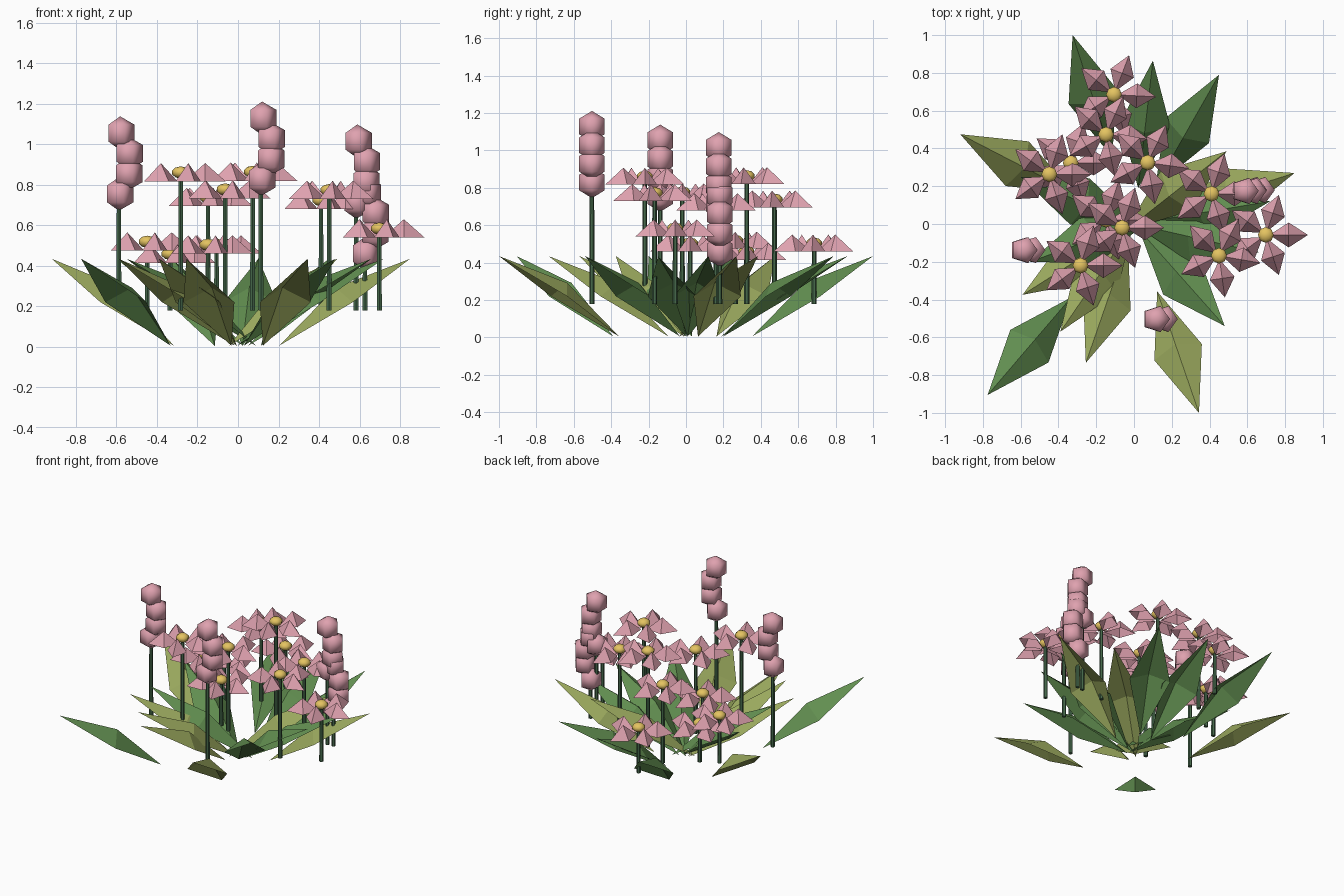
import bpy, bmesh, math
from mathutils import Matrix, Vector

if "Cube" in bpy.data.objects:
    bpy.data.objects.remove(bpy.data.objects["Cube"])


def material(name, rgb):
    m = bpy.data.materials.new(name)
    m.diffuse_color = (*rgb, 1)
    m.use_nodes = True
    m.node_tree.nodes["Principled BSDF"].inputs["Base Color"].default_value = m.diffuse_color
    return m


GREEN = material("leaf_green", (0.12, 0.27, 0.08))
OLIVE = material("leaf_olive", (0.32, 0.39, 0.11))
STEM = material("stem_green", (0.06, 0.14, 0.07))
PINK = material("petal_pink", (0.74, 0.36, 0.43))
YELLOW = material("centre_yellow", (0.78, 0.55, 0.12))


def finish(bm, name, mat, smooth=False):
    for f in bm.faces:
        f.smooth = smooth
    me = bpy.data.meshes.new(name)
    bm.to_mesh(me)
    bm.free()
    me.materials.append(mat)
    ob = bpy.data.objects.new(name, me)
    bpy.context.collection.objects.link(ob)
    return ob


def pyramid(bm, mat):
    # open four-sided pyramid standing on z = 0, unit radius and unit height
    bmesh.ops.create_cone(bm, cap_ends=False, segments=4, radius1=1, radius2=0,
                          depth=1, matrix=mat @ Matrix.Translation((0, 0, 0.5)))


def stem(x, y, top, name):
    bm = bmesh.new()
    bottom = 0.18
    bmesh.ops.create_cone(bm, cap_ends=True, segments=6, radius1=0.014, radius2=0.012,
                          depth=top - bottom,
                          matrix=Matrix.Translation((x, y, (top + bottom) / 2)))
    finish(bm, name, STEM)


def leaf(i, tx, ty, mat):
    # folded diamond rising outward from the ground to its tip
    a = math.atan2(ty, tx)
    tip = Vector((tx, ty, 0.435))
    base = tip - Vector((0.68 * math.cos(a), 0.68 * math.sin(a), 0.43))
    axis = tip - base
    tilt = math.atan2(axis.z, axis.xy.length)
    bm = bmesh.new()
    pyramid(bm, Matrix.Translation((tip + base) / 2) @ Matrix.Rotation(a, 4, 'Z')
            @ Matrix.Rotation(-tilt, 4, 'Y')
            @ Matrix.Diagonal((axis.length / 2, 0.133, 0.085, 1)))
    finish(bm, f"leaf_{i}", mat)


def flower(i, x, y, z, turn):
    stem(x, y, z, f"flower_stem_{i}")
    # five folded petals
    bm = bmesh.new()
    for k in range(5):
        a = math.radians(turn + 72 * k)
        pyramid(bm, Matrix.Translation((x, y, z - 0.04)) @ Matrix.Rotation(a, 4, 'Z')
                @ Matrix.Translation((0.121, 0, 0)) @ Matrix.Diagonal((0.102, 0.066, 0.09, 1)))
    finish(bm, f"petals_{i}", PINK)
    # flattened yellow centre
    bm = bmesh.new()
    bmesh.ops.create_uvsphere(bm, u_segments=8, v_segments=5, radius=1,
                              matrix=Matrix.Translation((x, y, z + 0.004))
                              @ Matrix.Diagonal((0.044, 0.044, 0.03, 1)))
    finish(bm, f"flower_centre_{i}", YELLOW, True)


def spike(i, x, y, z):
    stem(x, y, z, f"spike_stem_{i}")
    # four stacked five-sided buds, the middle two set sideways
    bm = bmesh.new()
    for k, dx in enumerate((0, 0.045, 0.047, 0.006)):
        bmesh.ops.create_uvsphere(bm, u_segments=5, v_segments=3, radius=0.083,
                                  matrix=Matrix.Translation((x + dx, y, z + 0.1 * k))
                                  @ Matrix.Rotation(-math.pi / 2, 4, 'Z'))
    finish(bm, f"spike_buds_{i}", PINK, True)


# leaves: tip x, tip y, colour
LEAVES = [(-0.325, 1.0, GREEN), (0.10, 0.865, GREEN), (0.45, 0.79, GREEN),
          (-0.92, 0.475, OLIVE), (0.85, 0.27, OLIVE), (0.49, 0.385, OLIVE),
          (0.344, -1.0, OLIVE), (-0.775, -0.905, GREEN), (-0.255, -0.735, OLIVE),
          (0.48, -0.54, GREEN), (-0.59, -0.375, OLIVE), (-0.39, -0.57, OLIVE),
          (-0.55, -0.2, GREEN), (0.72, 0.12, GREEN), (0.66, -0.15, GREEN),
          (-0.6, 0.25, GREEN)]
for i, (tx, ty, m) in enumerate(LEAVES):
    leaf(i, tx, ty, m)

# flowers: x, y, head height, turn
FLOWERS = [(-0.106, 0.685, 0.50, -3), (-0.148, 0.473, 0.735, -6), (-0.335, 0.323, 0.455, 0),
           (-0.448, 0.263, 0.515, 0), (0.072, 0.325, 0.86, -8), (0.41, 0.16, 0.72, 0),
           (0.45, -0.168, 0.77, -10), (0.698, -0.058, 0.58, 0), (-0.063, -0.02, 0.773, 0),
           (-0.283, -0.22, 0.857, 0), (-0.148, 0.022, 0.50, 0)]
for i, f in enumerate(FLOWERS):
    flower(i, *f)

# bud spikes: x, y, lowest bud height
for i, s in enumerate([(-0.588, -0.138, 0.755), (0.113, -0.503, 0.828),
                       (0.583, 0.175, 0.715), (0.627, 0.18, 0.46)]):
    spike(i, *s)
